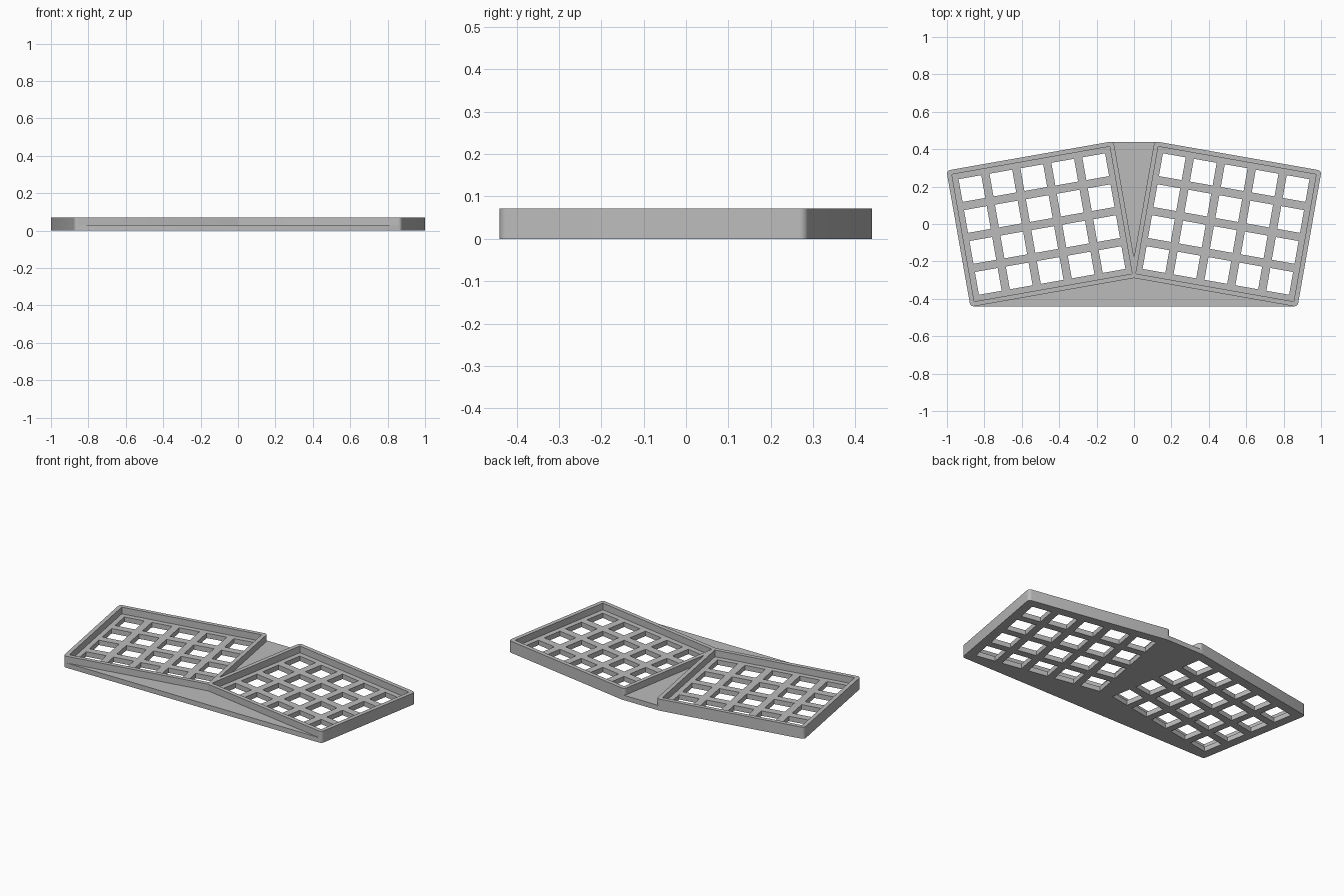
import bpy, bmesh, math
from mathutils import Matrix, Vector

old = bpy.data.objects.get("Cube")
if old:
    bpy.data.objects.remove(old, do_unlink=True)

ANGLE = math.radians(10)
WIDTH, DEPTH = 0.907, 0.74        # outer size of one tray
CENTRE = (0.4845, 0.0852)         # tray centre before it is turned
WALL, RADIUS = 0.025, 0.02
FLOOR, HEIGHT = 0.03, 0.071
PITCH, HOLE = 0.168, 0.1235
COLS, ROWS = 5, 4

grey = bpy.data.materials.new("grey plastic")
grey.use_nodes = True
grey.diffuse_color = (0.5, 0.5, 0.5, 1)
grey.node_tree.nodes["Principled BSDF"].inputs["Base Color"].default_value = (0.5, 0.5, 0.5, 1)


def rounded_rect(w, d, r, steps=5):
    """Counter-clockwise outline centred on the origin."""
    pts = []
    for i, (sx, sy) in enumerate([(1, 1), (-1, 1), (-1, -1), (1, -1)]):
        for k in range(steps + 1):
            a = math.pi / 2 * (i + k / steps)
            pts.append((sx * (w / 2 - r) + r * math.cos(a),
                        sy * (d / 2 - r) + r * math.sin(a)))
    return pts


def place(pts, side, offset=(0, 0)):
    """Move tray coordinates into the model, on the +x or -x side."""
    turn = Matrix.Rotation(-ANGLE, 2)
    out = []
    for x, y in pts:
        p = turn @ Vector((x + offset[0] + CENTRE[0], y + offset[1] + CENTRE[1]))
        out.append((side * p.x, p.y))
    return out if side > 0 else out[::-1]


def add_prism(bm, pts, z0, z1):
    low = [bm.verts.new((x, y, z0)) for x, y in pts]
    top = [bm.verts.new((x, y, z1)) for x, y in pts]
    bm.faces.new(low[::-1])
    bm.faces.new(top)
    n = len(pts)
    for i in range(n):
        j = (i + 1) % n
        bm.faces.new((low[i], low[j], top[j], top[i]))


def make_object(name, prisms):
    bm = bmesh.new()
    for pts, z0, z1 in prisms:
        add_prism(bm, pts, z0, z1)
    mesh = bpy.data.meshes.new(name)
    bm.to_mesh(mesh)
    bm.free()
    mesh.materials.append(grey)
    ob = bpy.data.objects.new(name, mesh)
    bpy.context.collection.objects.link(ob)
    return ob


def convex_outline(pts):
    """Convex hull, counter-clockwise."""
    def half(seq):
        chain = []
        for p in seq:
            while len(chain) > 1:
                a, b = chain[-2:]
                if (b[0] - a[0]) * (p[1] - a[1]) - (b[1] - a[1]) * (p[0] - a[0]) > 1e-9:
                    break
                chain.pop()
            chain.append(p)
        return chain[:-1]
    pts = sorted(pts)
    return half(pts) + half(pts[::-1])


def combine(target, tool, operation):
    mod = target.modifiers.new(operation, "BOOLEAN")
    mod.operation, mod.solver, mod.object = operation, "EXACT", tool
    bpy.context.view_layer.objects.active = target
    bpy.ops.object.modifier_apply(modifier=mod.name)
    bpy.data.objects.remove(tool, do_unlink=True)


outer = rounded_rect(WIDTH, DEPTH, RADIUS)
inner = rounded_rect(WIDTH - 2 * WALL, DEPTH - 2 * WALL, 0.004, 2)
square = [(HOLE / 2 * a, HOLE / 2 * b) for a, b in [(1, 1), (-1, 1), (-1, -1), (1, -1)]]

# Thin base joining both trays across the middle gaps
base_outline = convex_outline(place(outer, 1) + place(outer, -1))
case = make_object("keyboard_case", [(base_outline, 0, FLOOR)])

# Raised tray on each side
for side in (1, -1):
    combine(case, make_object("tray_block", [(place(outer, side), 0, HEIGHT)]), "UNION")

# Hollow each tray, then cut its grid of key openings
for side in (1, -1):
    combine(case, make_object("tray_hollow", [(place(inner, side), FLOOR, HEIGHT + 0.1)]), "DIFFERENCE")
    holes = [(place(square, side, ((c - (COLS - 1) / 2) * PITCH, (r - (ROWS - 1) / 2) * PITCH)),
              -0.1, 0.2) for c in range(COLS) for r in range(ROWS)]
    combine(case, make_object("key_openings", holes), "DIFFERENCE")

# Smooth only the small rounded corners
bpy.ops.object.select_all(action="DESELECT")
case.select_set(True)
bpy.context.view_layer.objects.active = case
bpy.ops.object.shade_smooth_by_angle(angle=math.radians(30))
